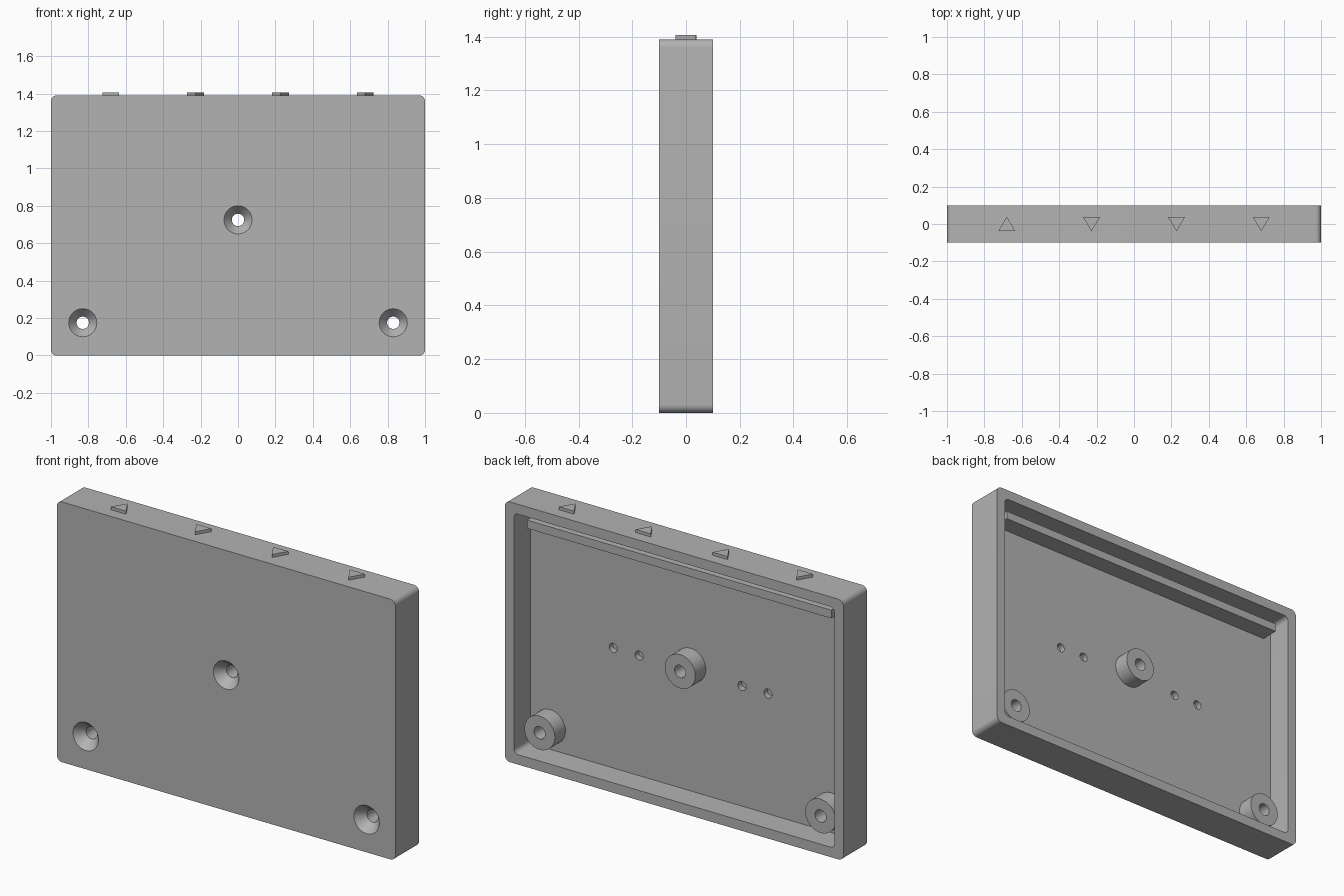
import bpy, bmesh, math
from mathutils import Vector

cube = bpy.data.objects.get("Cube")
if cube:
    bpy.data.objects.remove(cube, do_unlink=True)

grey = bpy.data.materials.new("plain_grey")
grey.use_nodes = True
GREY = (0.45, 0.45, 0.45, 1)
grey.diffuse_color = GREY
grey.node_tree.nodes["Principled BSDF"].inputs["Base Color"].default_value = GREY

WIDTH, HEIGHT, HALF_DEPTH = 2.0, 1.39, 0.1
WALL, FLOOR_Y, BOSS_Y = 0.053, -0.039, 0.05
SCREWS = [(0, 0.725), (-0.83, 0.175), (0.83, 0.175)]


def loft(name, rings):
    """Solid through matching rings of points, closed at both ends."""
    bm = bmesh.new()
    loops = [[bm.verts.new(p) for p in ring] for ring in rings]
    n = len(loops[0])
    for a, b in zip(loops, loops[1:]):
        for i in range(n):
            j = (i + 1) % n
            bm.faces.new((a[i], a[j], b[j], b[i]))
    bm.faces.new(loops[0])
    bm.faces.new(loops[-1])
    bmesh.ops.recalc_face_normals(bm, faces=bm.faces)
    mesh = bpy.data.meshes.new(name)
    bm.to_mesh(mesh)
    bm.free()
    mesh.materials.append(grey)
    obj = bpy.data.objects.new(name, mesh)
    bpy.context.collection.objects.link(obj)
    return obj


def rounded_slab(name, margin, radius, y0, y1):
    """Upright slab with rounded corners, inset by a margin."""
    hx, hz = WIDTH / 2 - margin - radius, HEIGHT / 2 - margin - radius
    outline = []
    for quarter, (sx, sz) in enumerate([(1, 1), (-1, 1), (-1, -1), (1, -1)]):
        for k in range(9):
            t = math.pi / 2 * (quarter + k / 8)
            outline.append((sx * hx + radius * math.cos(t),
                            HEIGHT / 2 + sz * hz + radius * math.sin(t)))
    return loft(name, [[(x, y, z) for x, z in outline] for y in (y0, y1)])


def lathe(name, x, z, profile, sides=48):
    """Turned solid along y from (y, radius) pairs."""
    turns = [2 * math.pi * i / sides for i in range(sides)]
    return loft(name, [[(x + r * math.cos(t), y, z + r * math.sin(t)) for t in turns]
                       for y, r in profile])


def combine(target, tool, operation):
    """Apply a boolean and discard the tool."""
    tool.hide_render = True
    mod = target.modifiers.new(operation.lower(), 'BOOLEAN')
    mod.operation, mod.solver, mod.object = operation, 'EXACT', tool
    bpy.context.view_layer.objects.active = target
    bpy.ops.object.modifier_apply(modifier=mod.name)
    bpy.data.objects.remove(tool, do_unlink=True)


# Shallow tray, open at the back
body = rounded_slab("tray_body", 0, 0.03, -HALF_DEPTH, HALF_DEPTH)
combine(body, rounded_slab("cavity", WALL, 0.025, FLOOR_Y, HALF_DEPTH + 0.1), 'DIFFERENCE')

# Screw bosses with countersunk through holes
for x, z in SCREWS:
    combine(body, lathe("boss", x, z, [(FLOOR_Y - 0.02, 0.09), (BOSS_Y, 0.09)]), 'UNION')
for x, z in SCREWS:
    combine(body, lathe("countersink", x, z,
                        [(-0.11, 0.0835), (-0.05, 0.033), (0.2, 0.033)]), 'DIFFERENCE')

# Small blind holes in the panel
for x in (-0.457, -0.304, 0.304, 0.457):
    combine(body, lathe("blind_hole", x, 0.695, [(-0.07, 0.024), (0, 0.024)], 24), 'DIFFERENCE')

bpy.ops.object.select_all(action='DESELECT')
body.select_set(True)
bpy.context.view_layer.objects.active = body
bpy.ops.object.shade_smooth_by_angle(angle=math.radians(30))

# Ledge running below the top wall
ledge = [(FLOOR_Y - 0.01, 1.252), (0.058, 1.252), (0.058, 1.296), (FLOOR_Y - 0.01, 1.296)]
loft("inner_ledge", [[(x, y, z) for y, z in ledge] for x in (-0.9, 0.9)])

# Raised triangular markers on the top edge
for i, x in enumerate((-0.68, -0.227, 0.227, 0.68)):
    tip = 1 if i == 0 else -1
    tri = [(x - 0.045, -tip * 0.037), (x + 0.045, -tip * 0.037), (x, tip * 0.039)]
    loft("top_marker_%d" % (i + 1),
         [[(px, py, z) for px, py in tri] for z in (HEIGHT - 0.01, HEIGHT + 0.016)])
